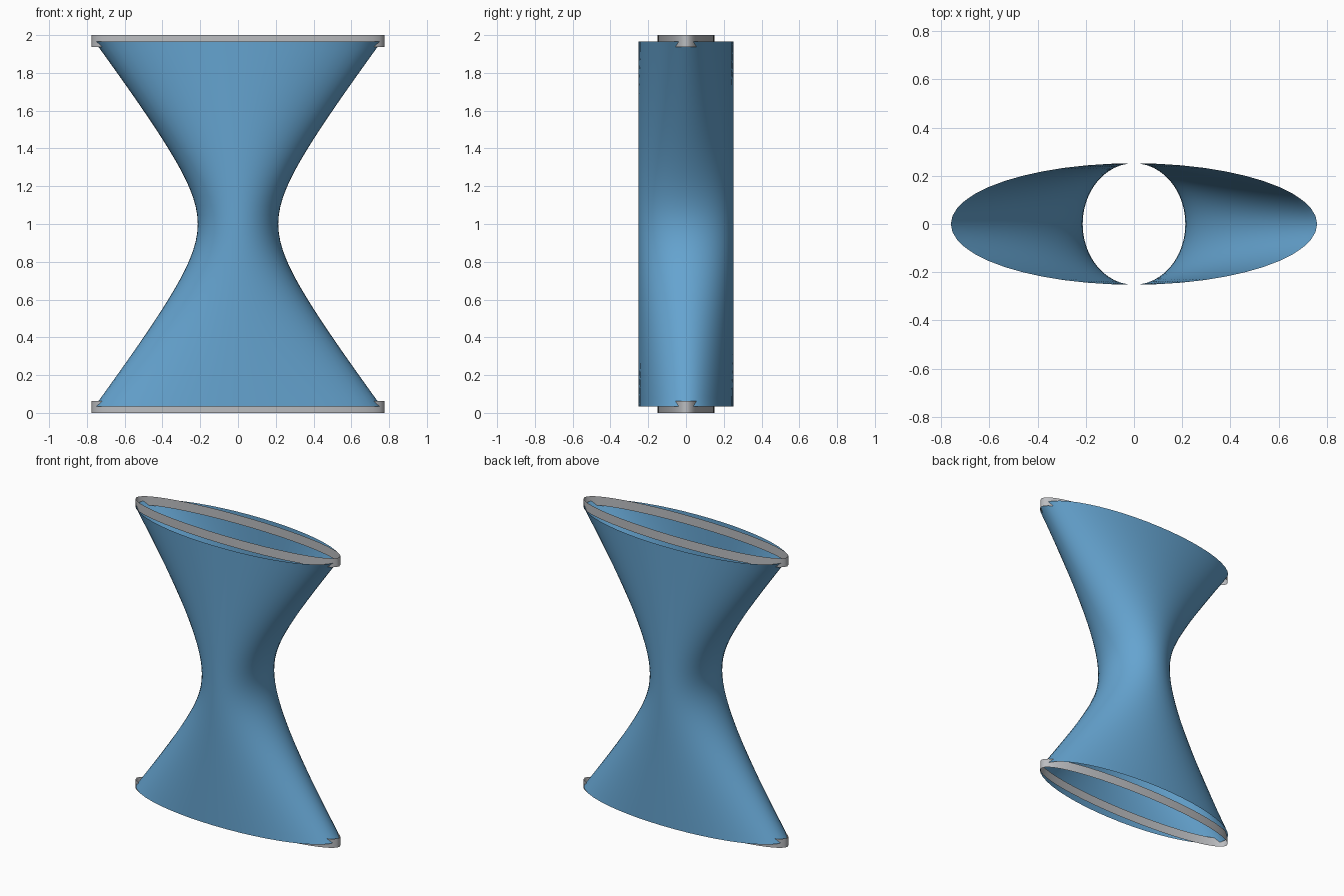
import bpy
import bmesh
from math import sin, cos, pi, sqrt

cube = bpy.data.objects.get("Cube")
if cube:
    bpy.data.objects.remove(cube, do_unlink=True)


def make_material(name, rgb):
    mat = bpy.data.materials.new(name)
    mat.use_nodes = True
    mat.diffuse_color = (*rgb, 1)
    mat.node_tree.nodes["Principled BSDF"].inputs["Base Color"].default_value = (*rgb, 1)
    return mat


def elliptic_tube(name, sections, segments, material):
    """Open tube through elliptical sections given as (z, x radius, y radius)."""
    bm = bmesh.new()
    rings = [[bm.verts.new((rx * cos(2 * pi * i / segments),
                            ry * sin(2 * pi * i / segments), z))
              for i in range(segments)] for z, rx, ry in sections]
    for low, high in zip(rings, rings[1:]):
        for i in range(segments):
            j = (i + 1) % segments
            bm.faces.new((low[i], low[j], high[j], high[i])).smooth = True
    mesh = bpy.data.meshes.new(name)
    bm.to_mesh(mesh)
    bm.free()
    mesh.materials.append(material)
    obj = bpy.data.objects.new(name, mesh)
    bpy.context.collection.objects.link(obj)
    return obj


blue = make_material("blue", (0.13, 0.37, 0.63))
grey = make_material("light grey", (0.5, 0.51, 0.53))

# Waisted body: constant depth, hyperbolic width
HALF, WAIST, END, DEPTH, STEPS = 0.967, 0.213, 0.76, 0.252, 40
slope = sqrt(END ** 2 - WAIST ** 2) / HALF
heights = [HALF * (2 * i / STEPS - 1) for i in range(STEPS + 1)]
elliptic_tube("waisted_body",
              [(1 + h, sqrt(WAIST ** 2 + (slope * h) ** 2), DEPTH) for h in heights],
              48, blue)

# Thin elliptical bands at both ends
for name, bottom in (("bottom_band", 0), ("top_band", 1.938)):
    elliptic_tube(name, [(bottom, 0.775, 0.15), (bottom + 0.062, 0.775, 0.15)], 48, grey)
